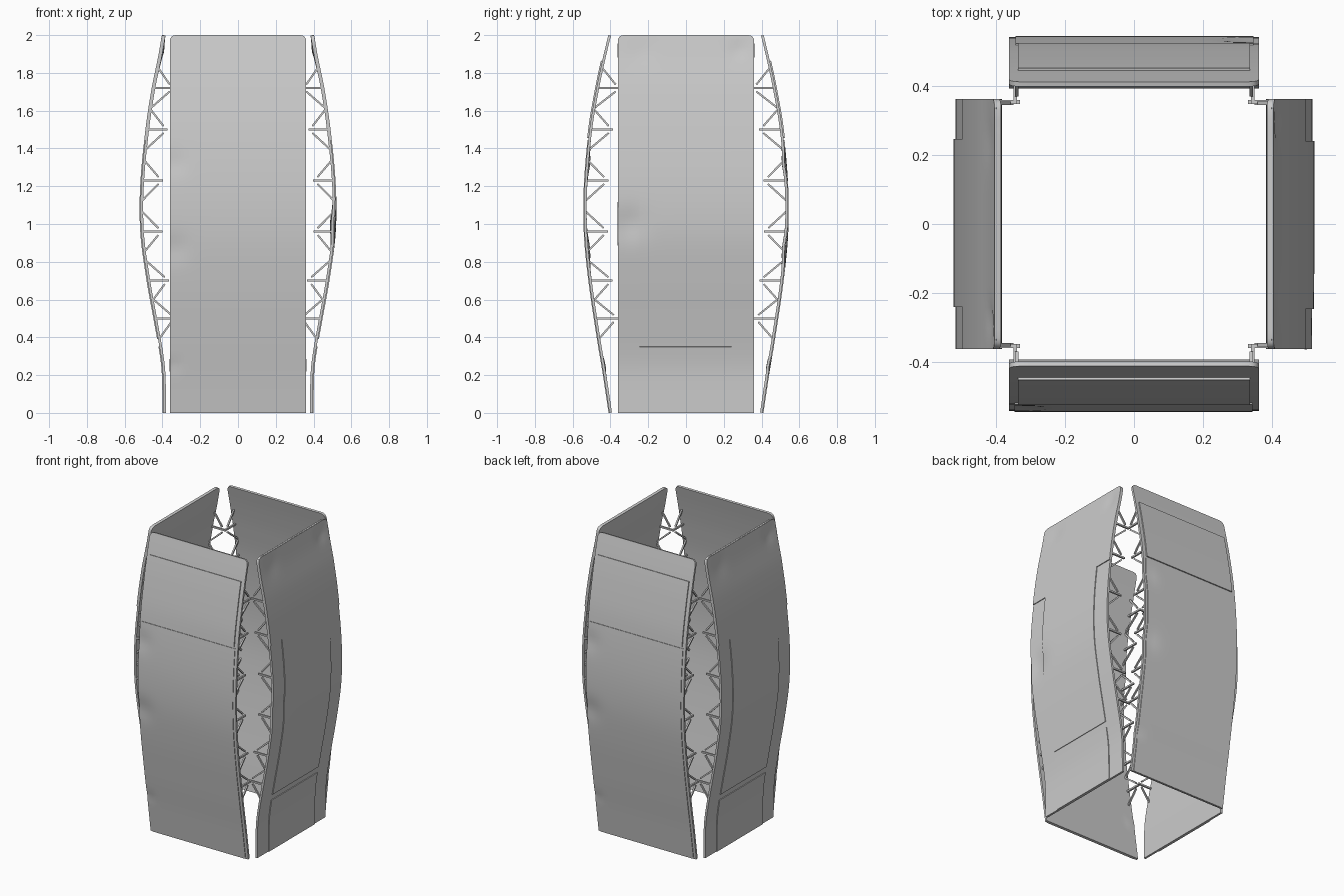
import bpy, bmesh, math
from mathutils import Vector, Matrix

if "Cube" in bpy.data.objects:
    bpy.data.objects.remove(bpy.data.objects["Cube"])

# Bowed outlines: (height, distance from centre) of the outer skin
FRONT = [(0, .41), (.2, .44), (.4, .473), (.7, .517), (.95, .541), (1.2, .541),
         (1.5, .515), (1.72, .478), (1.88, .444), (2, .415)]
SIDE = [(0, .40), (.2, .403), (.3, .413), (.5, .448), (.7, .484), (.95, .517),
        (1.2, .518), (1.5, .49), (1.72, .457), (1.88, .424), (2, .403)]
HALF = .361
LEVELS = [.5, .70, .96, 1.23, 1.5, 1.72]


def depth(profile, z):
    """Smooth (Hermite) reading of a profile."""
    n = len(profile)
    i = max(k for k in range(n - 1) if profile[k][0] <= z + 1e-9)

    def slope(k):
        a, b = profile[max(k - 1, 0)], profile[min(k + 1, n - 1)]
        return (b[1] - a[1]) / (b[0] - a[0])
    (z0, d0), (z1, d1) = profile[i], profile[i + 1]
    h = z1 - z0
    t = (z - z0) / h
    return ((2*t**3 - 3*t**2 + 1) * d0 + (t**3 - 2*t**2 + t) * h * slope(i)
            + (3*t**2 - 2*t**3) * d1 + (t**3 - t**2) * h * slope(i + 1))


def half_width(z, r=.03):
    """Rounded top corners."""
    k = max(0, z - (2 - r))
    return HALF - r + math.sqrt(max(0, r * r - k * k))


def finish(bm, name, turn):
    bm.transform(Matrix.Rotation(turn, 4, 'Z'))
    mesh = bpy.data.meshes.new(name)
    bm.to_mesh(mesh)
    bm.free()
    ob = bpy.data.objects.new(name, mesh)
    bpy.context.collection.objects.link(ob)
    return ob


def sheet(name, profile, turn, u0, u1, z0, z1, inset, thick, dents=()):
    """Curved metal sheet following the profile, with soft dents (u, z, radius, depth)."""
    bm = bmesh.new()
    nu = max(2, round((u1 - u0) / .03))
    nz = max(1, round((z1 - z0) / .03))
    heights = [z0 + (z1 - z0) * j / nz for j in range(nz + 1)]
    if z1 > 1.99:
        heights = sorted(set([z for z in heights if z < 1.965] + [1.97, 1.982, 1.991, 1.997, 2]))
    rows = []
    for z in heights:
        w = half_width(z)
        row = []
        for i in range(nu + 1):
            u = max(-w, min(w, u0 + (u1 - u0) * i / nu)) if z < 1.97 else \
                (u0 + (u1 - u0) * i / nu) * w / HALF
            d = depth(profile, z) - inset
            for du, dz, r, a in dents:
                d -= a * math.exp(-((u - du) ** 2 + (z - dz) ** 2) / (r * r))
            row.append(bm.verts.new((u, -d, z)))
        rows.append(row)
    for a, b in zip(rows, rows[1:]):
        for i in range(nu):
            bm.faces.new((a[i], a[i + 1], b[i + 1], b[i]))
    ob = finish(bm, name, turn)
    mod = ob.modifiers.new("thickness", 'SOLIDIFY')
    mod.thickness = thick
    mod.offset = -1
    bpy.ops.object.select_all(action='DESELECT')
    ob.select_set(True)
    bpy.context.view_layer.objects.active = ob
    bpy.ops.object.modifier_apply(modifier=mod.name)
    bpy.ops.object.shade_smooth_by_angle(angle=math.radians(35))


def bar(bm, a, b, size):
    """Square bar between two points."""
    a, b = Vector(a), Vector(b)
    axis = b - a
    m = (Matrix.Translation((a + b) / 2) @ axis.to_track_quat('Z', 'X').to_matrix().to_4x4()
         @ Matrix.Diagonal((size, size, axis.length, 1)))
    bmesh.ops.create_cube(bm, size=1, matrix=m)


def truss(name, profile, turn, u, reach):
    """Struts and diagonal braces standing inward from both long edges of a panel."""
    bm = bmesh.new()
    for s in (-1, 1):
        for z in LEVELS:
            d = depth(profile, z)
            tip = d - reach
            bar(bm, (s * u, -d + .015, z), (s * u, -tip, z), .011)
            for k in (-1, 1):
                ze = z + k * .105
                bar(bm, (s * (u - .004), -tip - .022, z + k * .018),
                    (s * (u - .004), -depth(profile, ze) + .014, ze), .010)
    finish(bm, name, turn)


# Dents seen on the skins
dents_front = [(-.34, 1.32, .06, .008), (-.34, .87, .07, .010), (-.34, .25, .03, .006)]
dents_side = [(-.30, 1.0, .08, .014), (.28, 1.92, .04, .008), (-.24, 1.91, .06, .004)]

# Front and back panels: backing shell, lower sheet, raised band
for label, turn in (("front", 0), ("back", math.pi)):
    sheet(label + "_shell", FRONT, turn, -HALF, HALF, 0, 2, .004, .014, dents_front)
    sheet(label + "_lower_sheet", FRONT, turn, -.345, .342, 0, 1.445, 0, .006, dents_front)
    sheet(label + "_upper_band", FRONT, turn, -.336, .336, 1.455, 1.865, -.003, .009)
    truss(label + "_truss", FRONT, turn, .343, .128)

# Right and left panels: backing shell, centre sheets split by a groove, upper sheet
for label, turn in (("right", math.pi / 2), ("left", -math.pi / 2)):
    dents = dents_side if label == "right" else dents_side[1:]
    sheet(label + "_shell", SIDE, turn, -HALF, HALF, 0, 2, .005, .014, dents)
    sheet(label + "_base_sheet", SIDE, turn, -.245, .24, 0, .35, 0, .007)
    sheet(label + "_centre_sheet", SIDE, turn, -.245, .24, .39, 1.445, 0, .007, dents)
    sheet(label + "_upper_sheet", SIDE, turn, -HALF, HALF, 1.445, 2, 0, .007, dents)
    truss(label + "_truss", SIDE, turn, .353, .118)
